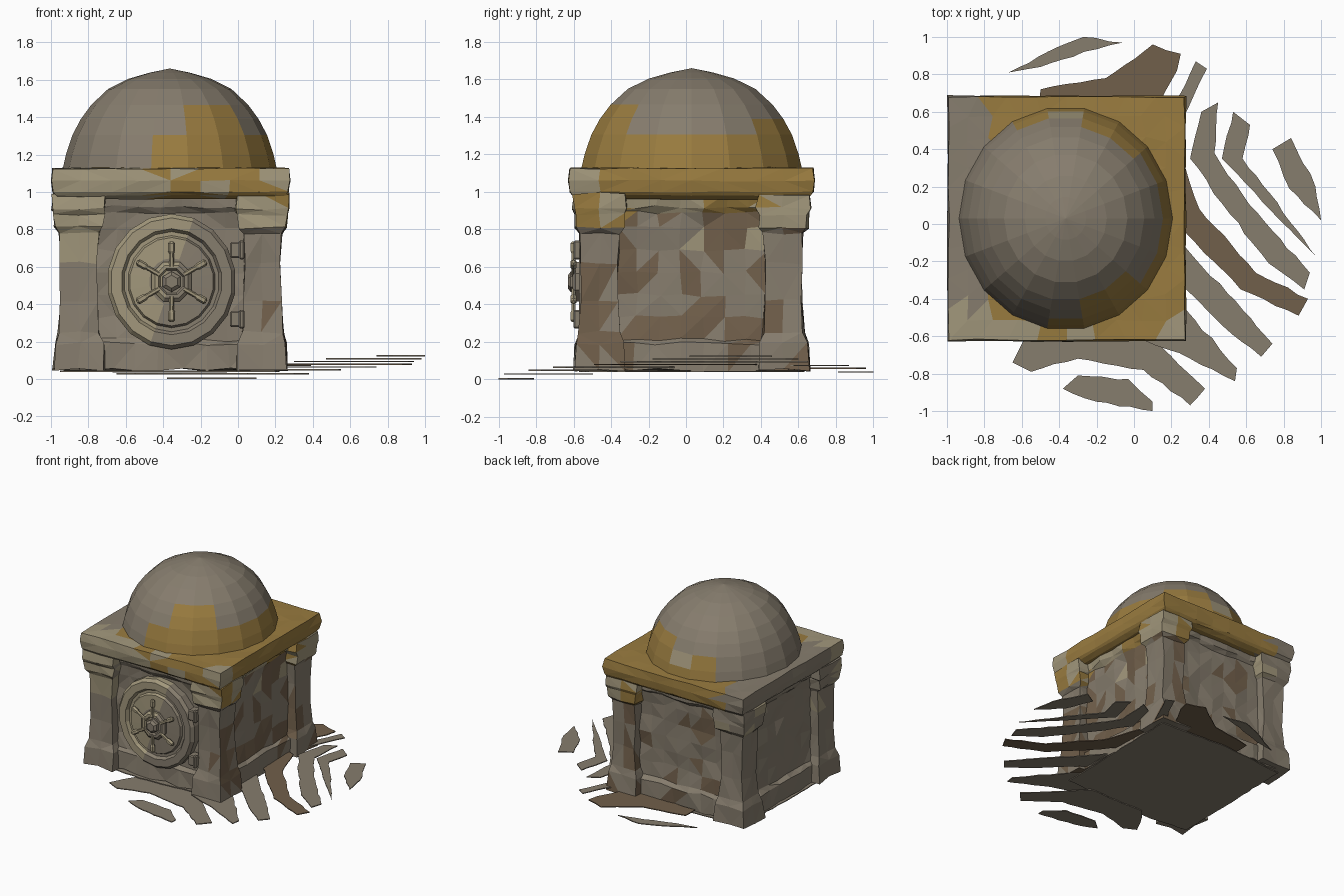
import bpy, bmesh, math, random
from mathutils import Vector, Matrix, noise

if "Cube" in bpy.data.objects:
    bpy.data.objects.remove(bpy.data.objects["Cube"])

random.seed(4)
CX, CY = -0.36, 0.03          # centre of the building
STONE, GOLD, TAN, BROWN = range(4)
MATS = []
for nm, col in (("stone", (.24, .205, .155)), ("gold_stain", (.32, .20, .05)),
                ("pale_stone", (.36, .31, .20)), ("brown_stain", (.165, .115, .07))):
    m = bpy.data.materials.new(nm)
    m.diffuse_color = (*col, 1)
    m.use_nodes = True
    m.node_tree.nodes["Principled BSDF"].inputs["Base Color"].default_value = m.diffuse_color
    MATS.append(m)


def n3(c, s=3.0, off=0.0):
    return noise.noise(Vector(c) * s + Vector((off, off, off)))


def finish(name, bm, rule=None, jitter=0, tri=False):
    bmesh.ops.remove_doubles(bm, verts=bm.verts, dist=1e-4)
    if jitter:
        for v in bm.verts:
            v.co += Vector([random.uniform(-jitter, jitter) for _ in range(3)])
    if tri:
        bmesh.ops.triangulate(bm, faces=bm.faces)
    bmesh.ops.recalc_face_normals(bm, faces=bm.faces)
    for f in bm.faces:
        f.material_index = rule(f.calc_center_median(), f.normal) if rule else STONE
    me = bpy.data.meshes.new(name)
    bm.to_mesh(me)
    bm.free()
    for m in MATS:
        me.materials.append(m)
    ob = bpy.data.objects.new(name, me)
    bpy.context.collection.objects.link(ob)
    return ob


def loft(name, rings, **kw):
    bm = bmesh.new()
    vs = [[bm.verts.new(p) for p in r] for r in rings]
    for a, b in zip(vs, vs[1:]):
        for i in range(len(a)):
            j = (i + 1) % len(a)
            bm.faces.new((a[i], a[j], b[j], b[i]))
    for r in (vs[0], vs[-1]):
        if (r[0].co - r[1].co).length > 1e-3:
            bm.faces.new(r)
    return finish(name, bm, **kw)


def square_rings(cx, cy, levels, n, sy=1.0):
    out = []
    for z, h in levels:
        corners = [(-h, -h), (h, -h), (h, h), (-h, h)]
        ring = []
        for k in range(4):
            a, b = corners[k], corners[(k + 1) % 4]
            for i in range(n):
                t = i / n
                ring.append((cx + a[0] + (b[0] - a[0]) * t, cy + sy * (a[1] + (b[1] - a[1]) * t), z))
        out.append(ring)
    return out


def lathe_z(profile, n, cx, cy, sy):
    return [[(cx + r * math.cos(2 * math.pi * i / n), cy + sy * r * math.sin(2 * math.pi * i / n), z)
             for i in range(n)] for r, z in profile]


def lathe_y(profile, n, cx, cz, sz=1.0):
    return [[(cx + r * math.cos(2 * math.pi * (i + .5) / n), y, cz + sz * r * math.sin(2 * math.pi * (i + .5) / n))
             for i in range(n)] for r, y in profile]


# Weathering: which colour each face takes
def wall_rule(c, n):
    if n.x > .6:
        if c.z > .87:
            return GOLD if n3(c, 4) > -.15 else TAN
        return BROWN if n3(c, 5) > .1 else (TAN if n3(c, 6, 9) > .42 else STONE)
    if n.y > .6:
        return BROWN if n3(c, 5) > .3 else STONE
    return STONE


def pillar_rule(c, n):
    if c.z > .8:
        if c.x > CX:
            return GOLD if n3(c, 6) > 0 else TAN
        return TAN if n.y < -.3 or n3(c, 6) > .2 else STONE
    if c.x > CX and n3(c, 6, 3) > .15:
        return BROWN
    return TAN if c.z > .6 and c.y < 0 and n3(c, 5, 7) > .1 else STONE


def slab_rule(c, n):
    edge = -.72 + (.25 if c.y < -.5 else 0)
    if c.x + .3 * n3(c, 4) > edge:
        return TAN if c.y < -.5 and n3(c, 5, 5) > .12 else GOLD
    return TAN if c.y < -.45 else STONE


def dome_rule(c, n):
    az = math.degrees(math.atan2(c.y - CY, c.x - CX))
    if -95 < az < 125:
        top = 1.31 + (.17 if -80 < az < -45 else .05 if 40 < az < 75 else 0)
        if c.z < top:
            return TAN if n3(c, 6, 2) > .4 else GOLD
    return STONE


def door_rule(c, n):
    return TAN if c.x - .4 * c.z + .15 * n3(c, 5) < -.58 else STONE


# Walls, with plinth and top band
loft("walls", square_rings(CX, CY, [(.05, .565), (.19, .56), (.21, .53), (.33, .52), (.45, .515),
     (.57, .52), (.69, .515), (.81, .52), (.89, .53), (.92, .55), (.99, .56)], 9),
     rule=wall_rule, jitter=.011, tri=True)

# Four chunky corner pillars
for sx in (-1, 1):
    for sy in (-1, 1):
        nm = ("front" if sy < 0 else "back") + ("_left" if sx < 0 else "_right") + "_pillar"
        loft(nm, square_rings(CX + .49 * sx, CY + .49 * sy, [(.05, .137), (.19, .128), (.25, .108),
             (.42, .096), (.62, .097), (.78, .104), (.81, .128), (.88, .132), (.91, .142), (.99, .14)], 2),
             rule=pillar_rule, jitter=.009, tri=True)

# Roof slab
loft("roof_slab", square_rings(CX, CY, [(.96, .58), (.98, .615), (1.0, .63), (1.06, .638), (1.125, .63),
     (1.128, .53), (1.13, .42), (1.13, .3)], 8, 1.03), rule=slab_rule, jitter=.004, tri=True)

# Dome
loft("dome", lathe_z([(.575, 1.11), (.555, 1.2), (.52, 1.305), (.475, 1.39), (.42, 1.465), (.33, 1.55),
     (.22, 1.605), (.11, 1.637), (0, 1.66)], 18, CX - .005, CY, 1.045), rule=dome_rule)

# Round vault door with raised rim
DX, DZ = -.355, .52
loft("door", lathe_y([(.345, -.46), (.345, -.545), (.325, -.57), (.27, -.57), (.255, -.545), (.235, -.545),
     (.225, -.565), (.12, -.57)], 18, DX, DZ, 1.05), rule=door_rule)

# Handwheel: hub, bolt and six spokes
loft("wheel_hub", lathe_y([(.115, -.55), (.115, -.59), (.095, -.605), (.075, -.605), (.065, -.59),
     (.05, -.59)], 8, DX, DZ), rule=door_rule)
loft("wheel_bolt", lathe_y([(.055, -.58), (.055, -.615), (.035, -.63)], 6, DX, DZ))
for k in range(6):
    a = math.radians(90 + 60 * k)
    d, s = Vector((math.cos(a), 0, math.sin(a))), Vector((-math.sin(a), 0, math.cos(a)))
    rings = []
    for r, w in ((.08, .013), (.15, .012), (.165, .019), (.205, .019), (.215, .01)):
        c = Vector((DX, -.6, DZ)) + d * r
        rings.append([c + s * (w * math.cos(t * math.pi / 3)) + Vector((0, w * math.sin(t * math.pi / 3), 0))
                      for t in range(6)])
    loft("wheel_spoke_%d" % (k + 1), rings, rule=lambda c, n: TAN)


# Door hinges
def box(name, centre, size):
    bm = bmesh.new()
    bmesh.ops.create_cube(bm, size=1, matrix=Matrix.Translation(centre) @ Matrix.Diagonal((*size, 1)))
    bmesh.ops.bevel(bm, geom=bm.edges[:], offset=.008, segments=1, affect='EDGES')
    return finish(name, bm)


for nm, z in (("upper", .69), ("lower", .32)):
    box(nm + "_hinge", (-.005, -.55, z), (.075, .08, .085))
    box(nm + "_hinge_pin", (.02, -.58, z), (.03, .04, .1))


# Ground: thin flat strips that step up towards the right
def strip(name, z, pts):
    bm = bmesh.new()
    outline = []
    for i, p in enumerate(pts):
        q = pts[(i + 1) % len(pts)]
        outline.append((p[0], p[1], z))
        d = (Vector(q) - Vector(p)).length
        for k in range(1, max(1, int(d / .06))):
            t = k / int(d / .06)
            outline.append((p[0] + (q[0] - p[0]) * t + random.uniform(-.006, .006),
                            p[1] + (q[1] - p[1]) * t + random.uniform(-.006, .006), z))
    f = bm.faces.new([bm.verts.new(p) for p in outline])
    ext = bmesh.ops.extrude_face_region(bm, geom=[f])
    for v in ext["geom"]:
        if isinstance(v, bmesh.types.BMVert):
            v.co.z += .007
    brown = name in ("strip_back_inner", "strip_right_low")
    finish(name, bm, rule=lambda c, n: BROWN if brown else STONE, tri=True)


strip("strip_back_outer", .035, [(-.67, .81), (-.4, .95), (-.27, 1), (-.06, .97), (-.27, .92), (-.5, .84)])
strip("strip_back_inner", .055, [(-.5, .6), (-.5, .72), (-.15, .78), (.1, .96), (.25, .91), (.23, .82), (.1, .6)])
strip("strip_back_corner", .07, [(.33, .87), (.39, .83), (.29, .62), (.2, .45), (.15, .55), (.25, .7)])
strip("strip_right_mid", .09, [(.36, .6), (.45, .65), (.43, .38), (.62, .1), (.94, -.26), (.91, -.35),
      (.72, -.21), (.47, .11), (.3, .35)])
strip("strip_right_high", .105, [(.53, .6), (.62, .53), (.58, .35), (.73, .16), (.98, -.18), (.78, .02),
      (.55, .27), (.47, .35)])
strip("strip_right_outer", .12, [(.74, .4), (.84, .46), (.97, .2), (1, .02), (.83, .19)])
strip("strip_right_low", .075, [(.15, .4), (.25, .36), (.35, .08), (.65, -.26), (.93, -.4), (.88, -.49),
      (.57, -.35), (.28, -.05), (.1, .15)])
strip("strip_right_front", .06, [(.1, .05), (.28, -.13), (.5, -.37), (.74, -.64), (.68, -.71), (.48, -.55),
      (.28, -.35), (.1, -.2)])
strip("strip_front_corner", .045, [(.1, -.3), (.28, -.46), (.55, -.77), (.54, -.84), (.3, -.72), (0, -.6)])
strip("strip_front_inner", .025, [(-.65, -.74), (-.6, -.64), (-.5, -.5), (0, -.5), (.15, -.66), (.38, -.88),
      (.3, -.97), (.05, -.78), (-.3, -.72), (-.55, -.79)])
strip("strip_front_outer", 0, [(-.38, -.88), (-.3, -.81), (-.03, -.83), (.1, -.95), (.1, -1), (-.2, -.95)])
strip("ground_under", .038, [(-.95, -.52), (-.5, -.57), (.2, -.52), (.22, .6), (-.4, .63), (-.93, .58)])
